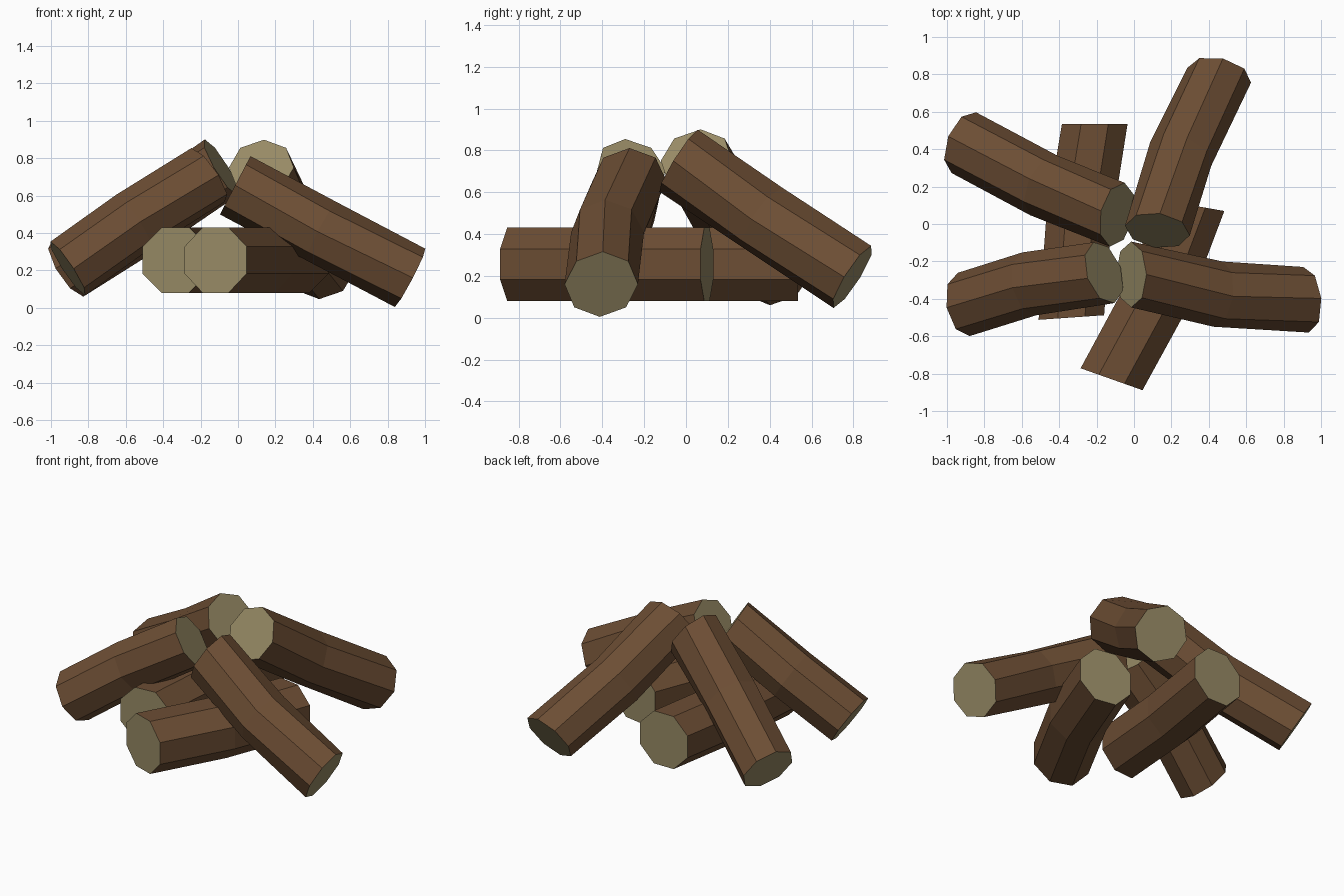
import bpy, bmesh
from math import pi, cos, sin, radians, atan2, hypot
from mathutils import Vector

if "Cube" in bpy.data.objects:
    bpy.data.objects.remove(bpy.data.objects["Cube"])


def material(name, rgb):
    m = bpy.data.materials.new(name)
    m.diffuse_color = (*rgb, 1)
    m.use_nodes = True
    m.node_tree.nodes["Principled BSDF"].inputs["Base Color"].default_value = m.diffuse_color
    return m


BARK = material("bark", (0.15, 0.075, 0.034))
WOOD = material("cut_wood", (0.31, 0.255, 0.13))


def log(name, start, mid_xy, end, yaw_start, yaw_end, radius, roll):
    """Eight-sided, slightly bent log; the yaws turn the sawn end faces."""
    start, end = Vector(start), Vector(end)
    chord = end - start
    pitch = atan2(chord.z, hypot(chord.x, chord.y))
    middle = Vector((*mid_xy, (start.z + end.z) / 2))
    yaw_mid = atan2(chord.y, chord.x)
    bm = bmesh.new()
    rings = []
    for c, yaw in ((start, radians(yaw_start)), (middle, yaw_mid), (end, radians(yaw_end))):
        n = Vector((cos(pitch) * cos(yaw), cos(pitch) * sin(yaw), sin(pitch)))
        side = Vector((sin(yaw), -cos(yaw), 0))
        up = side.cross(n)
        angles = [roll + i * pi / 4 for i in range(8)]
        rings.append([bm.verts.new(c + radius * (cos(a) * side + sin(a) * up)) for a in angles])
    for r0, r1 in zip(rings, rings[1:]):
        for i in range(8):
            j = (i + 1) % 8
            bm.faces.new((r0[i], r0[j], r1[j], r1[i]))
    for ring in (rings[0], rings[-1]):
        bm.faces.new(ring).material_index = 1
    bmesh.ops.recalc_face_normals(bm, faces=bm.faces[:])
    me = bpy.data.meshes.new(name)
    bm.to_mesh(me)
    bm.free()
    me.materials.append(BARK)
    me.materials.append(WOOD)
    bpy.context.collection.objects.link(bpy.data.objects.new(name, me))


# two logs lying flat at the bottom, front to back
FLAT = pi / 8
log("base_log_left", (-0.335, -0.5, 0.255), (-0.295, 0.01), (-0.21, 0.535, 0.255), 94, 90, 0.19, FLAT)
log("base_log_right", (-0.12, -0.83, 0.255), (0.13, -0.37), (0.31, 0.10, 0.255), 70.5, 80, 0.19, FLAT)

# four logs leaning inwards, from the raised inner end to the outer end
log("leaning_log_back_left", (-0.09, 0.05, 0.75), (-0.48, 0.205), (-0.91, 0.435, 0.21), 167, 158, 0.175, 0)
log("leaning_log_front_left", (-0.16, -0.26, 0.71), (-0.56, -0.32), (-0.91, -0.43, 0.21), 199, 190.5, 0.172, 0)
log("leaning_log_back_right", (0.125, -0.035, 0.75), (0.25, 0.375), (0.455, 0.795, 0.195), 81.5, 77, 0.175, 0)
log("leaning_log_front_right", (-0.015, -0.27, 0.655), (0.45, -0.375), (0.92, -0.405, 0.16), 0, 5, 0.176, 0)
